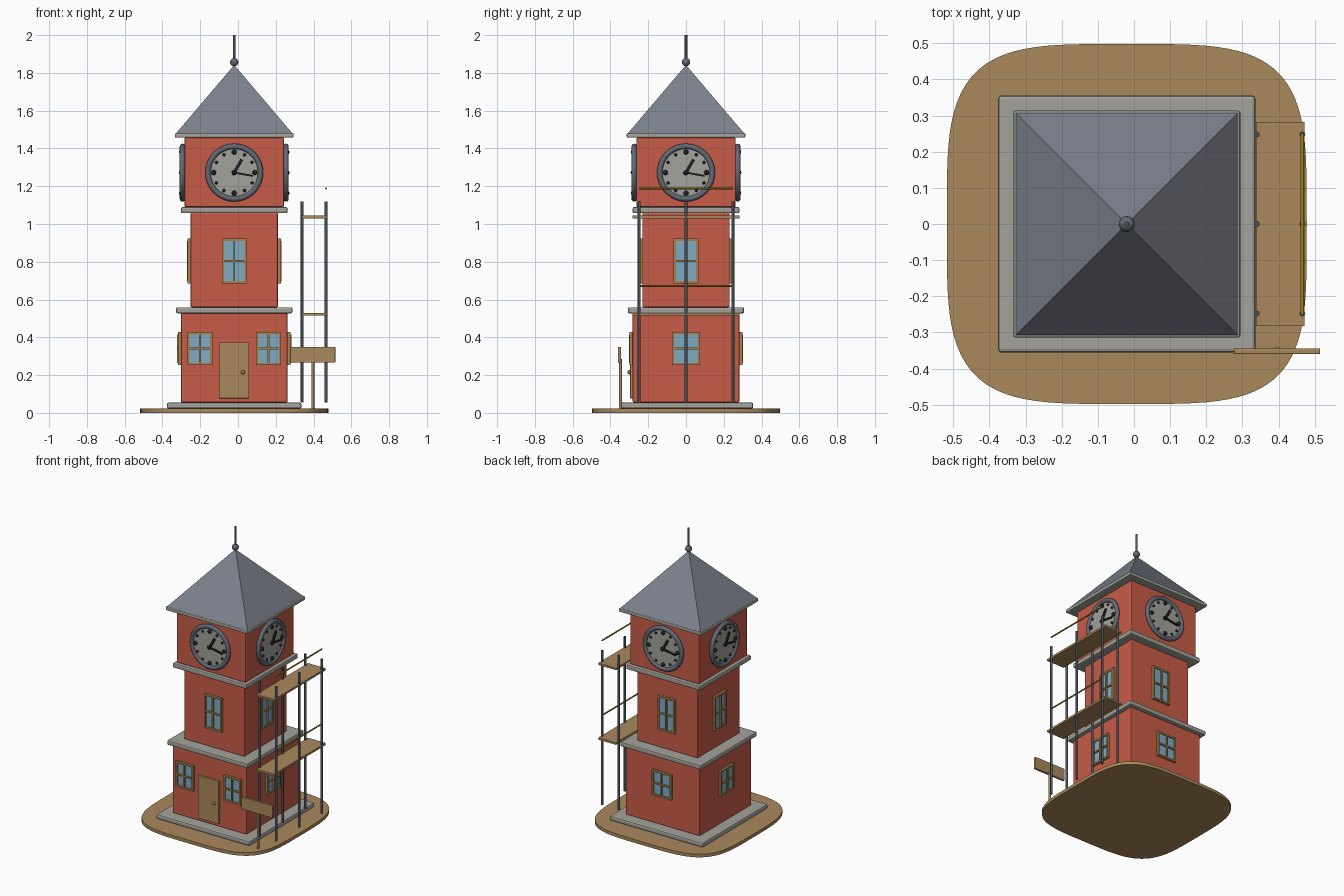
import bpy, bmesh, math
from mathutils import Matrix, Vector

if "Cube" in bpy.data.objects:
    bpy.data.objects.remove(bpy.data.objects["Cube"])

CX = -0.02  # tower axis


def material(name, r, g, b):
    m = bpy.data.materials.new(name)
    lin = [((c / 255 + 0.055) / 1.055) ** 2.4 for c in (r, g, b)]
    m.diffuse_color = (*lin, 1)
    m.use_nodes = True
    m.node_tree.nodes["Principled BSDF"].inputs["Base Color"].default_value = m.diffuse_color
    return m


BRICK = material("brick red", 200, 92, 71)
STONE = material("pale stone", 163, 162, 155)
SLATE = material("slate grey", 124, 129, 140)
RIM = material("dark slate", 98, 104, 115)
WOOD = material("tan wood", 170, 137, 92)
FRAME = material("window wood", 170, 132, 80)
GLASS = material("window blue", 128, 172, 194)
IRON = material("pole iron", 76, 82, 91)
BLACK = material("near black", 32, 34, 38)
GOLD = material("brass yellow", 160, 128, 28)

TOWER = Matrix.Translation((CX, 0, 0))


def side(k):
    """Frame of one tower face: 0 front, 1 right, 2 back, 3 left."""
    return TOWER @ Matrix.Rotation(k * math.pi / 2, 4, 'Z')


def finish(bm, name, mat, bevel=0, smooth=False):
    me = bpy.data.meshes.new(name)
    bmesh.ops.recalc_face_normals(bm, faces=bm.faces)
    bm.to_mesh(me)
    bm.free()
    me.materials.append(mat)
    ob = bpy.data.objects.new(name, me)
    bpy.context.collection.objects.link(ob)
    if bevel:
        mod = ob.modifiers.new("soft edges", 'BEVEL')
        mod.width, mod.segments = bevel, 2
    if smooth:
        bpy.ops.object.select_all(action='DESELECT')
        ob.select_set(True)
        bpy.context.view_layer.objects.active = ob
        bpy.ops.object.shade_smooth_by_angle(angle=math.radians(40))
    return ob


def box(bm, x0, x1, y0, y1, z0, z1, m=Matrix()):
    c = Vector((x0 + x1, y0 + y1, z0 + z1)) / 2
    bmesh.ops.create_cube(bm, size=1, matrix=m @ Matrix.Translation(c)
                          @ Matrix.Diagonal((x1 - x0, y1 - y0, z1 - z0, 1)))


def rod(bm, a, b, r, m=Matrix(), seg=12):
    a, b = Vector(a), Vector(b)
    rot = (b - a).to_track_quat('Z', 'Y').to_matrix().to_4x4()
    bmesh.ops.create_cone(bm, cap_ends=True, segments=seg, radius1=r, radius2=r, depth=(b - a).length,
                          matrix=m @ Matrix.Translation((a + b) / 2) @ rot)


def ball(bm, c, r, m=Matrix()):
    bmesh.ops.create_uvsphere(bm, u_segments=16, v_segments=10, radius=r, matrix=m @ Matrix.Translation(c))


def block(name, half, z0, z1, mat, bevel):
    bm = bmesh.new()
    box(bm, -half, half, -half, half, z0, z1, TOWER)
    finish(bm, name, mat, bevel)


# Rounded-square ground slab
bm = bmesh.new()
ring = []
for i in range(96):
    t = 2 * math.pi * i / 96
    c, s = math.cos(t), math.sin(t)
    ring.append(bm.verts.new((CX + 0.498 * math.copysign(abs(c) ** 0.5, c),
                              0.498 * math.copysign(abs(s) ** 0.5, s), 0)))
face = bm.faces.new(ring)
top = bmesh.ops.extrude_face_region(bm, geom=[face])["geom"]
bmesh.ops.translate(bm, vec=(0, 0, 0.022), verts=[v for v in top if isinstance(v, bmesh.types.BMVert)])
finish(bm, "ground_slab", WOOD, smooth=True)

# Stacked storeys and stone ledges
block("plinth", 0.356, 0.022, 0.055, STONE, 0.010)
block("lower_storey", 0.282, 0.055, 0.53, BRICK, 0.006)
block("lower_ledge", 0.308, 0.527, 0.559, STONE, 0.008)
block("middle_storey", 0.231, 0.559, 1.06, BRICK, 0.006)
block("upper_ledge", 0.282, 1.057, 1.09, STONE, 0.008)
block("clock_storey", 0.263, 1.09, 1.458, BRICK, 0.006)
block("eave", 0.314, 1.457, 1.481, STONE, 0.006)

# Pyramid roof and finial
bm = bmesh.new()
bmesh.ops.create_cone(bm, cap_ends=True, segments=4, radius1=0.308 * math.sqrt(2), radius2=0, depth=0.362,
                      matrix=TOWER @ Matrix.Translation((0, 0, 1.661)) @ Matrix.Rotation(math.pi / 4, 4, 'Z'))
finish(bm, "roof", SLATE)
bm = bmesh.new()
ball(bm, (0, 0, 1.857), 0.022, TOWER)
finish(bm, "finial_ball", RIM, smooth=True)
bm = bmesh.new()
rod(bm, (0, 0, 1.85), (0, 0, 2.0), 0.007, TOWER)
finish(bm, "finial_rod", IRON, smooth=True)


# Windows: outer trim, glass plate and crossing bars
def window(name, k, u, z, w, h, wall):
    m = side(k) @ Matrix.Translation((u, -wall, z))
    a, b, t = w / 2, h / 2, 0.012
    bm = bmesh.new()
    for s in (-1, 1):
        x0, x1 = sorted((s * a, s * (a - t)))
        box(bm, x0, x1, -0.016, 0.004, -b, b, m)
        z0, z1 = sorted((s * b, s * (b - t)))
        box(bm, -a + t, a - t, -0.016, 0.004, z0, z1, m)
    box(bm, -0.005, 0.005, -0.02, 0, -b + t, b - t, m)
    box(bm, -a + t, a - t, -0.019, 0, -0.005, 0.005, m)
    finish(bm, name + "_frame", FRAME)
    bm = bmesh.new()
    box(bm, -a + t, a - t, -0.009, 0, -b + t, b - t, m)
    finish(bm, name + "_glass", GLASS)


SIDES = ("front", "right", "back", "left")
for k, label in enumerate(SIDES):
    window(label + "_middle_window", k, 0, 0.804, 0.132, 0.236, 0.231)
    if k:
        window(label + "_lower_window", k, 0, 0.34, 0.148, 0.175, 0.282)
for u, label in ((-0.182, "left"), (0.182, "right")):
    window("entrance_" + label + "_window", 0, u, 0.34, 0.132, 0.175, 0.282)

# Clocks on all four faces
for k, label in enumerate(SIDES):
    m = side(k) @ Matrix.Translation((0, 0, 1.272))
    bm = bmesh.new()
    rod(bm, (0, -0.25, 0), (0, -0.276, 0), 0.138, m, 48)
    finish(bm, label + "_clock_face", STONE, smooth=True)
    # Rim: small circle spun around the clock axis
    bm = bmesh.new()
    prof = bmesh.ops.create_circle(bm, segments=12, radius=0.0145, matrix=Matrix.Translation((0.139, -0.274, 0)))
    bmesh.ops.spin(bm, geom=bm.verts[:] + bm.edges[:], cent=(0, -0.274, 0), axis=(0, 1, 0),
                   angle=2 * math.pi, steps=48)
    bmesh.ops.remove_doubles(bm, verts=bm.verts, dist=0.0005)
    bm.transform(m)
    finish(bm, label + "_clock_rim", RIM, smooth=True)
    # Hour dots, hands and hub
    bm = bmesh.new()
    for i in range(12):
        t = i * math.pi / 6
        r = 0.008 if i % 3 else 0.0135
        ball(bm, (0.109 * math.sin(t), -0.279, 0.109 * math.cos(t)), r, m)
    ball(bm, (0, -0.28, 0), 0.013, m)
    finish(bm, label + "_clock_dots", BLACK, smooth=True)
    bm = bmesh.new()
    for deg, length, w in ((30, 0.08, 0.008), (100, 0.1, 0.005)):
        box(bm, -w, w, -0.288, -0.279, -0.015, length, m @ Matrix.Rotation(math.radians(deg), 4, 'Y'))
    finish(bm, label + "_clock_hands", BLACK)

# Door and knob
bm = bmesh.new()
box(bm, -0.079, 0.079, -0.296, -0.27, 0.077, 0.373, TOWER)
finish(bm, "door", WOOD, 0.003)
bm = bmesh.new()
ball(bm, (0.046, -0.299, 0.215), 0.011, TOWER)
finish(bm, "door_knob", GOLD, smooth=True)

# Scaffold on the right side
bm = bmesh.new()
for x in (0.34, 0.466):
    for y in (-0.248, 0, 0.248):
        rod(bm, (x, y, 0.055), (x, y, 1.12), 0.008)
finish(bm, "scaffold_poles", IRON, smooth=True)
for z, rail_z, label in ((0.522, 0.672, "lower"), (1.037, 1.188, "upper")):
    bm = bmesh.new()
    box(bm, 0.337, 0.472, -0.282, 0.282, z - 0.007, z + 0.007)
    finish(bm, label + "_scaffold_deck", WOOD)
    bm = bmesh.new()
    rod(bm, (0.466, -0.25, rail_z), (0.466, 0.25, rail_z), 0.005)
    finish(bm, label + "_guard_rail", GOLD, smooth=True)

# Blank signboard on a post
bm = bmesh.new()
box(bm, 0.276, 0.515, -0.36, -0.344, 0.266, 0.35)
finish(bm, "sign_board", WOOD, 0.003)
bm = bmesh.new()
rod(bm, (0.396, -0.347, 0.02), (0.396, -0.347, 0.285), 0.008)
finish(bm, "sign_post", WOOD, smooth=True)
